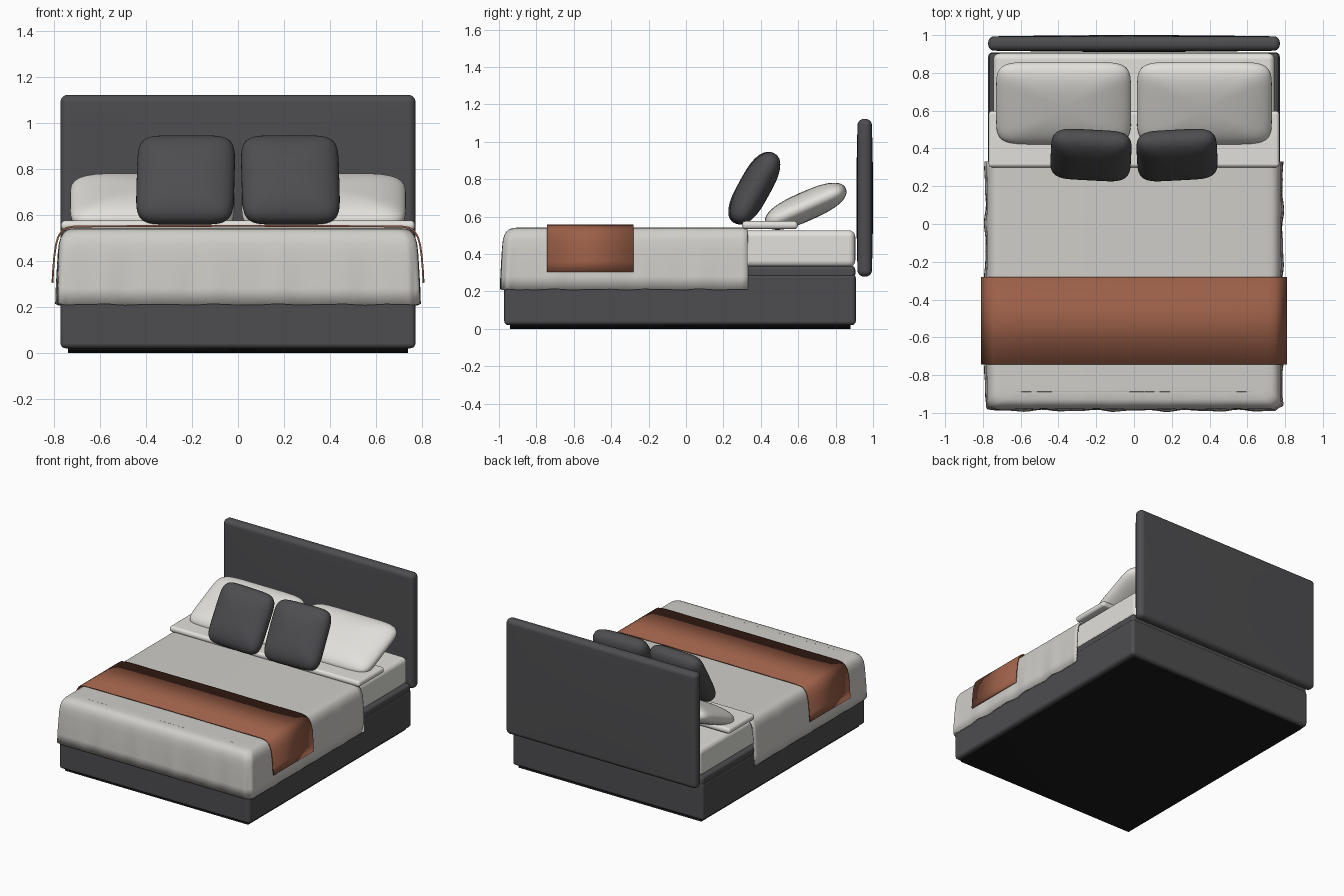
import bpy, bmesh, math
from mathutils import Matrix, Vector

if "Cube" in bpy.data.objects:
    bpy.data.objects.remove(bpy.data.objects["Cube"])


def material(name, rgb):
    m = bpy.data.materials.new(name)
    m.diffuse_color = (*rgb, 1)
    m.use_nodes = True
    m.node_tree.nodes["Principled BSDF"].inputs["Base Color"].default_value = m.diffuse_color
    return m


CHARCOAL = material("charcoal fabric", (0.075, 0.075, 0.08))
BLACK = material("black plinth", (0.01, 0.01, 0.01))
WHITE = material("white linen", (0.76, 0.75, 0.71))
DUVET = material("pale grey cotton", (0.63, 0.615, 0.58))
RUST = material("terracotta throw", (0.33, 0.115, 0.065))


def finish(name, bm, mat, angle=50):
    bmesh.ops.recalc_face_normals(bm, faces=bm.faces)
    me = bpy.data.meshes.new(name)
    bm.to_mesh(me)
    bm.free()
    ob = bpy.data.objects.new(name, me)
    bpy.context.collection.objects.link(ob)
    me.materials.append(mat)
    bpy.ops.object.select_all(action='DESELECT')
    ob.select_set(True)
    bpy.context.view_layer.objects.active = ob
    bpy.ops.object.shade_smooth_by_angle(angle=math.radians(angle))
    return ob


def box(name, lo, hi, bevel, mat, segs=4, cuts=0, tweak=None):
    lo, hi = Vector(lo), Vector(hi)
    size, mid = hi - lo, (lo + hi) / 2
    bm = bmesh.new()
    bmesh.ops.create_cube(bm, size=1)
    for v in bm.verts:
        v.co = Vector(a * b for a, b in zip(v.co, size)) + mid
    if bevel:
        bmesh.ops.bevel(bm, geom=bm.edges[:], offset=bevel, segments=segs,
                        profile=0.5, affect='EDGES')
    # loop cuts across x and z for bulging panels
    for axis in (0, 2):
        for i in range(1, cuts + 1):
            co = mid.copy()
            co[axis] = lo[axis] + size[axis] * i / (cuts + 1)
            no = Vector((0, 0, 0))
            no[axis] = 1
            bmesh.ops.bisect_plane(bm, geom=bm.verts[:] + bm.edges[:] + bm.faces[:],
                                   plane_co=co, plane_no=no)
    if tweak:
        for v in bm.verts:
            v.co = tweak(v.co)
    ob = finish(name, bm, mat)
    ob.modifiers.new("weighted normals", 'WEIGHTED_NORMAL')
    return ob


def spow(c, e):
    return math.copysign(abs(c) ** e, c)


def pillow(name, half, loc, tilt, turn, mat, e_edge=0.75, e_plan=0.3, rows=24, cols=72):
    """Superellipsoid lying in xy, tilted about x, then turned about z."""
    a, b, c = half
    bm = bmesh.new()
    rings = []
    for i in range(1, rows):
        p = -math.pi / 2 + math.pi * i / rows
        r, z = spow(math.cos(p), e_edge), c * spow(math.sin(p), e_edge + 0.15)
        rings.append([bm.verts.new((a * r * spow(math.cos(t), e_plan),
                                    b * r * spow(math.sin(t), e_plan), z))
                      for t in (2 * math.pi * (k + 0.5) / cols for k in range(cols))])
    for r0, r1 in zip(rings, rings[1:]):
        for k in range(cols):
            j = (k + 1) % cols
            bm.faces.new((r0[k], r0[j], r1[j], r1[k]))
    for ring, z in ((rings[0], -c), (rings[-1], c)):
        pole = bm.verts.new((0, 0, z))
        for k in range(cols):
            bm.faces.new((ring[k], ring[(k + 1) % cols], pole))
    bm.transform(Matrix.Translation(loc) @ Matrix.Rotation(math.radians(turn), 4, 'Z')
                 @ Matrix.Rotation(math.radians(tilt), 4, 'X'))
    return finish(name, bm, mat, 80)


# --- bed base, platform rim, mattress
box("plinth", (-0.74, -0.94, 0), (0.74, 0.88, 0.03), 0, BLACK)
box("bed_base", (-0.772, -0.972, 0.02), (0.772, 0.908, 0.295), 0.022, CHARCOAL)
box("platform_rim", (-0.768, -0.965, 0.27), (0.768, 0.905, 0.337), 0.02, CHARCOAL)
box("mattress", (-0.745, -0.95, 0.33), (0.745, 0.905, 0.527), 0.035, WHITE)


# --- headboard with a soft bulge front and back
def bulge(co):
    k = (1 - (co.x / 0.775) ** 2) * (1 - ((co.z - 0.7) / 0.42) ** 2)
    co.y += math.copysign(0.007 * max(k, 0), co.y - 0.955)
    return co


box("headboard", (-0.772, 0.918, 0.28), (0.772, 0.993, 1.122), 0.032, CHARCOAL,
    segs=6, cuts=9, tweak=bulge)


# --- duvet: U-shaped rings from hem to top, open at the head end
def duvet():
    back, top = 0.33, 0.541
    levels = [(0.21, 0.789), (0.28, 0.788), (0.36, 0.785), (0.43, 0.782), (0.475, 0.778),
              (0.50, 0.771), (0.52, 0.76), (0.533, 0.745), (0.539, 0.728), (top, 0.70)]
    bm = bmesh.new()
    rings = []
    for z, w in levels:
        f, r = w + 0.2, 0.05
        path = []                       # (point, outward direction)
        for i in range(40):
            y = back + (-f + r - back) * i / 40
            path.append((-w, y, -1, 0))
        for i in range(9):
            t = math.pi + math.pi / 2 * i / 8
            path.append((-w + r + r * math.cos(t), -f + r + r * math.sin(t),
                         math.cos(t), math.sin(t)))
        for i in range(1, 24):
            path.append((-(w - r) * (1 - i / 24), -f, 0, -1))
        path.append((0, -f, 0, -1))
        path += [(-x, y, -nx, ny) for x, y, nx, ny in reversed(path[:-1])]
        amp = 0.004 * (top - z) / (top - 0.21)
        ring = []
        for k, (x, y, nx, ny) in enumerate(path):
            d = amp * (math.sin(k * 0.75) + 0.6 * math.sin(k * 1.3 + 1))
            ring.append(bm.verts.new((x + nx * d, y + ny * d, z + 0.5 * d)))
        rings.append(ring)
    for r0, r1 in zip(rings, rings[1:]):
        for k in range(len(r0) - 1):
            bm.faces.new((r0[k], r0[k + 1], r1[k + 1], r1[k]))
    last = rings[-1]
    for k in range(len(last) // 2):     # strips across the top
        quad = (last[k], last[k + 1], last[-2 - k], last[-1 - k])
        bm.faces.new(list(dict.fromkeys(quad)))
    ob = finish("duvet", bm, DUVET, 60)
    s = ob.modifiers.new("thickness", 'SOLIDIFY')
    s.thickness, s.offset = 0.012, -1


duvet()

# --- folded top sheet
box("folded_sheet", (-0.77, 0.30, 0.533), (0.77, 0.598, 0.576), 0.019, WHITE)


# --- throw draped over the foot of the bed
def throw():
    half = [(0.807, 0.305), (0.804, 0.36), (0.799, 0.42), (0.792, 0.47), (0.782, 0.505),
            (0.766, 0.53), (0.745, 0.544), (0.71, 0.55), (0.5, 0.551), (0.25, 0.552)]
    pts = half + [(0, 0.553)] + [(-x, z) for x, z in reversed(half)]
    bm = bmesh.new()
    rows = [[bm.verts.new((x, y, z)) for x, z in pts] for y in (-0.743, -0.28)]
    for k in range(len(pts) - 1):
        bm.faces.new((rows[0][k], rows[0][k + 1], rows[1][k + 1], rows[1][k]))
    ob = finish("throw", bm, RUST, 60)
    s = ob.modifiers.new("thickness", 'SOLIDIFY')
    s.thickness, s.offset = 0.008, 0


throw()

# --- sleeping pillows and square cushions, mirrored left and right
for side, s in (("left", -1), ("right", 1)):
    pillow("pillow_" + side, (0.357, 0.235, 0.078), (s * 0.373, 0.64, 0.655), 24, 0, WHITE)
    pillow("cushion_" + side, (0.213, 0.213, 0.085), (s * 0.228, 0.365, 0.752), 61,
           s * 3, CHARCOAL, e_plan=0.34)
